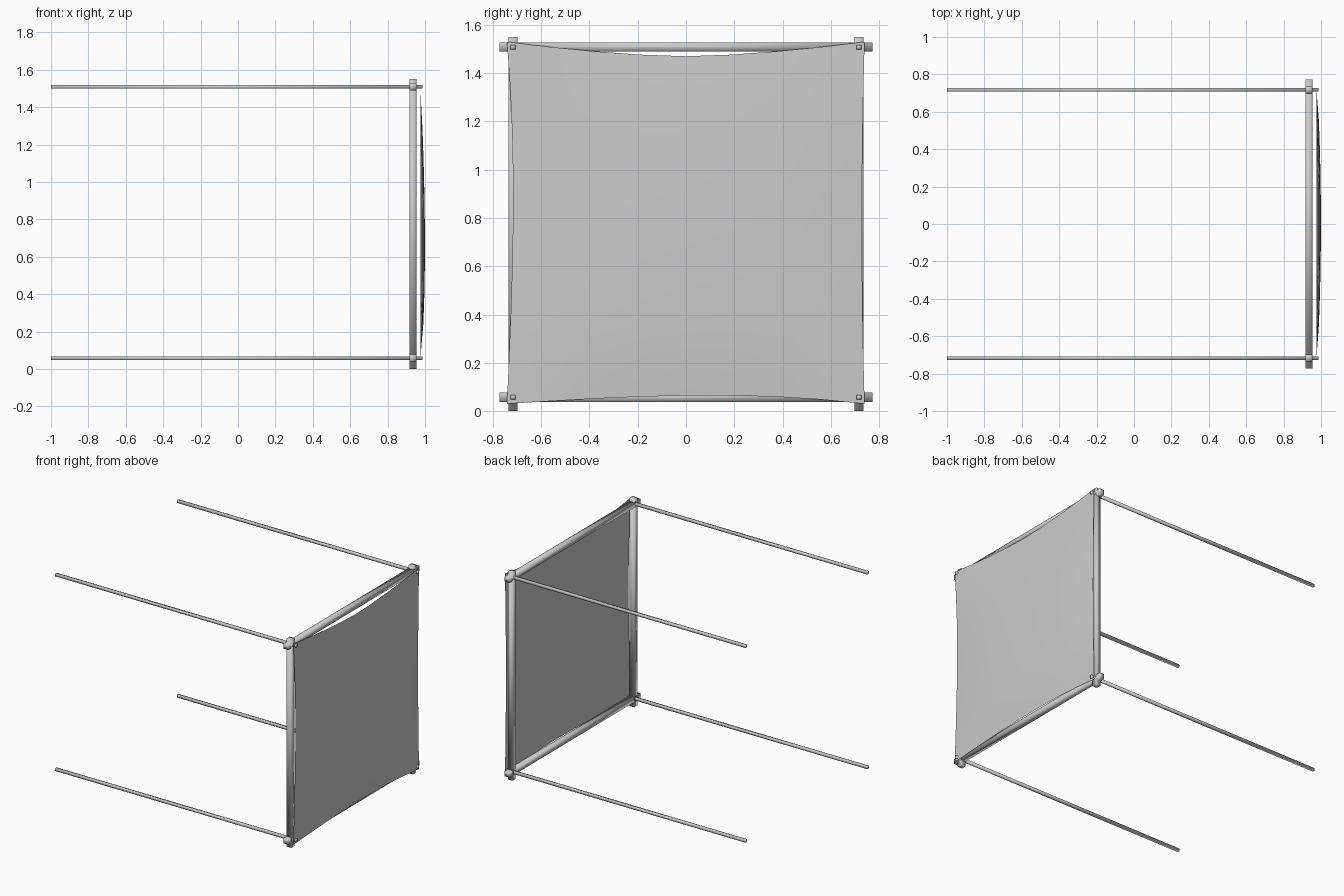
import bpy
import bmesh

cube = bpy.data.objects.get("Cube")
if cube:
    bpy.data.objects.remove(cube, do_unlink=True)

grey = bpy.data.materials.new("plain grey")
grey.use_nodes = True
grey.diffuse_color = (0.6, 0.6, 0.6, 1)
grey.node_tree.nodes["Principled BSDF"].inputs["Base Color"].default_value = (0.6, 0.6, 0.6, 1)


def add_object(name, bm):
    mesh = bpy.data.meshes.new(name)
    bm.to_mesh(mesh)
    bm.free()
    mesh.materials.append(grey)
    for face in mesh.polygons:
        face.use_smooth = True
    obj = bpy.data.objects.new(name, mesh)
    bpy.context.collection.objects.link(obj)
    return obj


def beam(name, centre, size):
    """Square timber with softly shaded corners."""
    bm = bmesh.new()
    bmesh.ops.create_cube(bm, size=1)
    for v in bm.verts:
        v.co = [c + k * s for c, k, s in zip(centre, v.co, size)]
    return add_object(name, bm)


FRAME_X, HALF, LOW, HIGH = 0.935, 0.717, 0.057, 1.508
MID_Z = (LOW + HIGH) / 2
THICK, ROD = 0.038, 0.019

# Upright posts, one at each side of the square frame
for side, y in (("right", -HALF), ("left", HALF)):
    beam(f"{side}_post", (FRAME_X, y, 0.775), (THICK, THICK, 1.55))

# Crossbars and the four long rods through the corners
for level, z in (("lower", LOW), ("upper", HIGH)):
    beam(f"{level}_crossbar", (FRAME_X, 0, z), (THICK, 1.546, THICK))
    for side, y in (("right", -HALF), ("left", HALF)):
        beam(f"{level}_{side}_rod", (-0.007, y, z), (1.986, ROD, ROD))

# Stretched cloth: edges pulled inwards between corners, belly swollen outwards
STEPS = 8
bm = bmesh.new()
bmesh.ops.create_grid(bm, x_segments=STEPS, y_segments=STEPS, size=1)
for v in bm.verts:
    u, w = v.co.x, v.co.y
    arch_u, arch_w = 1 - u * u, 1 - w * w
    top = 1.53 - 0.06 * (1 - abs(u) ** 1.6)
    bottom = 0.03 + 0.034 * arch_u * (1 + 0.3 * u)
    right = -0.742 + 0.025 * arch_w * (1 + 0.3 * w)
    left = 0.74 - 0.011 * arch_w
    s, t = (u + 1) / 2, (w + 1) / 2
    belly = 0.024 * (arch_u * arch_w) ** 0.7 * (1 - 0.25 * w)
    v.co = (0.975 + belly, right + (left - right) * s, bottom + (top - bottom) * t)
bmesh.ops.recalc_face_normals(bm, faces=bm.faces)
if sum(f.normal.x for f in bm.faces) < 0:
    bmesh.ops.reverse_faces(bm, faces=bm.faces)
add_object("cloth_panel", bm)
